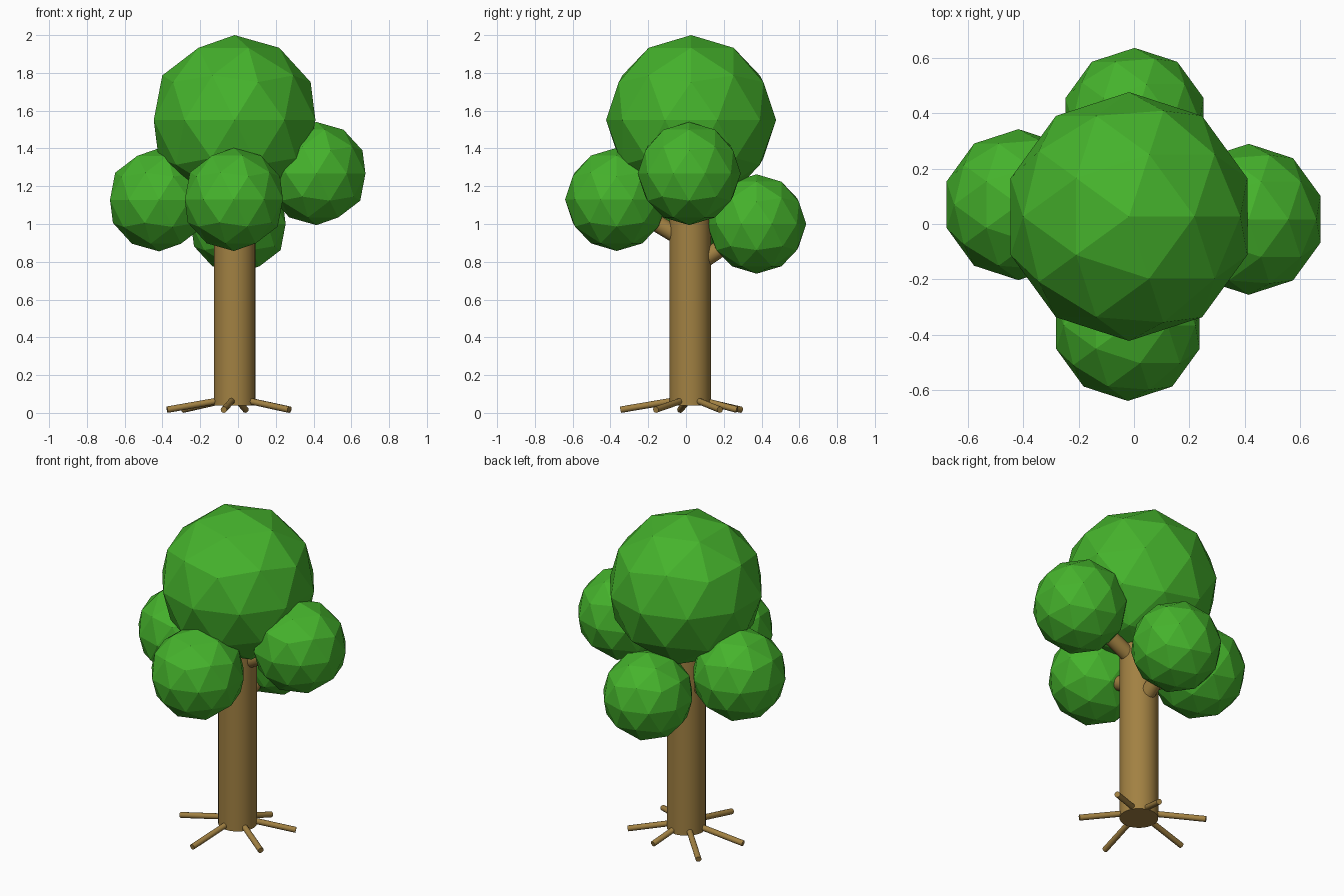
import bpy, math
from mathutils import Vector

if "Cube" in bpy.data.objects:
    bpy.data.objects.remove(bpy.data.objects["Cube"])


def material(name, color):
    m = bpy.data.materials.new(name)
    m.diffuse_color = (*color, 1)
    m.use_nodes = True
    m.node_tree.nodes["Principled BSDF"].inputs["Base Color"].default_value = m.diffuse_color
    return m


bark = material("bark", (0.36, 0.22, 0.055))
leaf = material("leaf", (0.06, 0.45, 0.025))


def limb(name, start, end, r1, r2, sides=16):
    """Tapered cylinder between two points."""
    a, b = Vector(start), Vector(end)
    d = b - a
    bpy.ops.mesh.primitive_cone_add(vertices=sides, radius1=r1, radius2=r2,
                                    depth=d.length, location=(a + b) / 2,
                                    rotation=d.to_track_quat('Z', 'Y').to_euler())
    ob = bpy.context.object
    ob.name = name
    ob.data.materials.append(bark)
    bpy.ops.object.shade_smooth_by_angle(angle=math.radians(40))


def foliage(name, center, radius):
    bpy.ops.mesh.primitive_ico_sphere_add(subdivisions=2, radius=radius, location=center)
    ob = bpy.context.object
    ob.name = name
    ob.data.materials.append(leaf)


CX, CY = -0.018, 0.022

# Trunk and main crown
limb("trunk", (CX, CY, 0.04), (CX, CY, 1.25), 0.11, 0.11, 32)
foliage("crown", (CX, 0.027, 1.55), 0.45)

# Side foliage balls, each carried by a rising branch
balls = {
    "left": ((-0.418, 0.07, 1.128), 0.273),
    "right": ((0.415, 0.017, 1.267), 0.273),
    "front": ((-0.022, -0.367, 1.13), 0.273),
    "back": ((0.002, 0.374, 1.0), 0.263),
}
for side, (c, r) in balls.items():
    foliage(side + "_foliage", c, r)
    out = (Vector((c[0], c[1], 0)) - Vector((CX, CY, 0))).normalized()
    start = Vector((CX, CY, c[2] - 0.19)) + out * 0.07
    limb(side + "_branch", start, c, 0.045, 0.045)

# Roots spreading from the trunk base
root_tips = [(-0.375, -0.03), (-0.075, -0.345), (0.27, -0.16),
             (0.275, 0.18), (0.04, 0.27), (-0.29, 0.29)]
for i, (x, y) in enumerate(root_tips):
    out = (Vector((x, y, 0)) - Vector((CX, CY, 0))).normalized()
    start = Vector((CX, CY, 0.071)) + out * 0.05
    limb(f"root_{i + 1}", start, (x, y, 0.017), 0.017, 0.017, 12)
